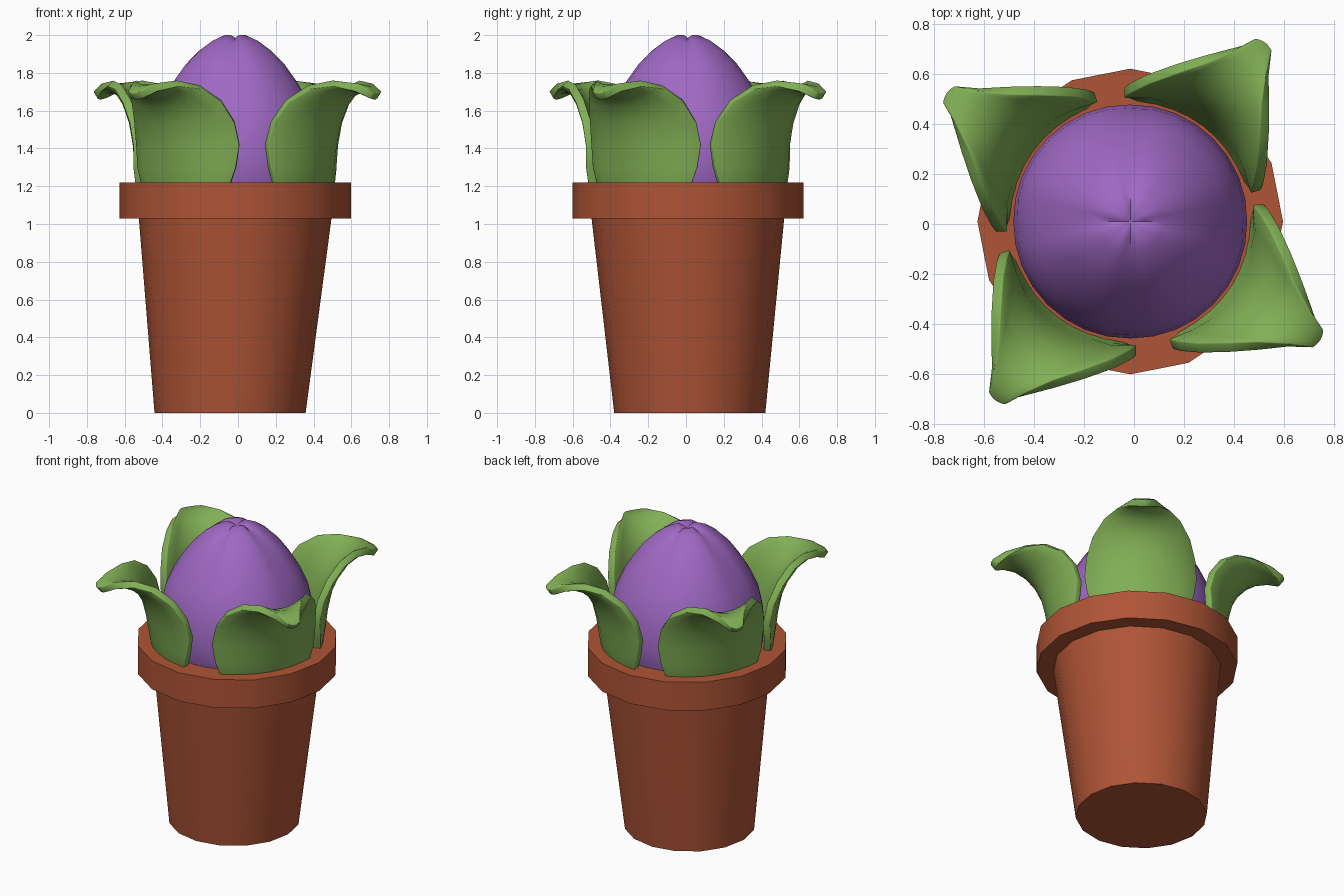
import bpy, bmesh, math
from mathutils import Vector

if "Cube" in bpy.data.objects:
    bpy.data.objects.remove(bpy.data.objects["Cube"])

CX, CY = -0.015, 0.01  # shared plant axis


def material(name, rgb):
    m = bpy.data.materials.new(name)
    m.diffuse_color = (*rgb, 1)
    m.use_nodes = True
    m.node_tree.nodes["Principled BSDF"].inputs["Base Color"].default_value = m.diffuse_color
    return m


def make_object(name, bm, mat, angle):
    bmesh.ops.recalc_face_normals(bm, faces=bm.faces[:])
    me = bpy.data.meshes.new(name)
    bm.to_mesh(me)
    bm.free()
    ob = bpy.data.objects.new(name, me)
    bpy.context.collection.objects.link(ob)
    me.materials.append(mat)
    bpy.ops.object.select_all(action='DESELECT')
    ob.select_set(True)
    bpy.context.view_layer.objects.active = ob
    bpy.ops.object.shade_smooth_by_angle(angle=math.radians(angle))
    return ob


def bridge(bm, rings, closed):
    for a, b in zip(rings, rings[1:]):
        n = len(a)
        for i in range(n if closed else n - 1):
            j = (i + 1) % n
            bm.faces.new((a[i], a[j], b[j], b[i]))


terracotta = material("terracotta", (0.43, 0.09, 0.037))
green = material("leaf_green", (0.22, 0.43, 0.09))
purple = material("petal_purple", (0.35, 0.14, 0.55))

# Pot: 16-sided tapered body, slightly off-centre foot, stepped rim
bm = bmesh.new()
rings = []
for r, z, x, y in [(0.40, 0, -0.042, 0.02), (0.51, 1.03, CX, CY),
                   (0.612, 1.03, CX, CY), (0.612, 1.22, CX, CY)]:
    rings.append([bm.verts.new((x + r * math.cos(k * math.tau / 16),
                                y + r * math.sin(k * math.tau / 16), z))
                  for k in range(16)])
bridge(bm, rings, True)
bm.faces.new(rings[0])
bm.faces.new(rings[-1])
make_object("pot", bm, terracotta, 35)

# Closed flower bud: egg profile with four creases between the petals
profile = [(0.30, 1.0), (0.42, 1.11), (0.46, 1.22), (0.47, 1.34), (0.46, 1.46),
           (0.435, 1.57), (0.39, 1.67), (0.335, 1.76), (0.27, 1.85),
           (0.20, 1.92), (0.13, 1.97), (0.06, 2.0)]
bm = bmesh.new()
rings = []
SEG = 32
for r, z in profile:
    h = max(0, (z - 1.3) / 0.7)
    ring = []
    for k in range(SEG):
        step = min(k % 8, 8 - k % 8)
        c = (1.0, 0.35, 0, 0, 0)[step]
        rr = r * (1 - 0.07 * c * h)
        a = k * math.tau / SEG
        ring.append(bm.verts.new((CX + rr * math.cos(a), CY + rr * math.sin(a),
                                  z - 0.015 * c * h ** 3)))
    rings.append(ring)
bridge(bm, rings, True)
bm.faces.new(rings[0])
tip = bm.verts.new((CX, CY, 1.98))
for k in range(SEG):
    bm.faces.new((rings[-1][k], rings[-1][(k + 1) % SEG], tip))
make_object("flower_bud", bm, purple, 50)

# Four cupped leaves curling outward
# Rows: centre radius, centre height, edge radius, half width, edge height
rows = [(0.47, 1.10, 0.40, 0.24, 1.10), (0.50, 1.20, 0.42, 0.28, 1.20),
        (0.52, 1.30, 0.41, 0.315, 1.30), (0.54, 1.42, 0.40, 0.33, 1.42),
        (0.57, 1.54, 0.43, 0.32, 1.54), (0.62, 1.63, 0.50, 0.285, 1.65),
        (0.69, 1.69, 0.60, 0.22, 1.725), (0.77, 1.715, 0.70, 0.15, 1.745),
        (0.84, 1.71, 0.80, 0.085, 1.725), (0.885, 1.675, 0.875, 0.04, 1.685)]
for name, deg in [("front_right", -32), ("back_right", 53),
                  ("back_left", 145), ("front_left", 233)]:
    a = math.radians(deg)
    d = Vector((math.cos(a), math.sin(a), 0))
    side = Vector((-math.sin(a), math.cos(a), 0))
    bm = bmesh.new()
    grid = []
    for rc, zc, re, te, ze in rows:
        line = []
        for i in range(9):
            u = i / 4 - 1
            p = d * (rc + (re - rc) * u * u) + side * (te * u)
            line.append(bm.verts.new((CX + p.x, CY + p.y, zc + (ze - zc) * u * u)))
        grid.append(line)
    bridge(bm, grid, False)
    leaf = make_object("leaf_" + name, bm, green, 60)
    solid = leaf.modifiers.new("thickness", 'SOLIDIFY')
    solid.thickness = 0.045
    solid.offset = 0
    bevel = leaf.modifiers.new("soft_edge", 'BEVEL')
    bevel.width = 0.012
    bevel.segments = 2
    bevel.limit_method = 'ANGLE'
    bevel.angle_limit = math.radians(50)
